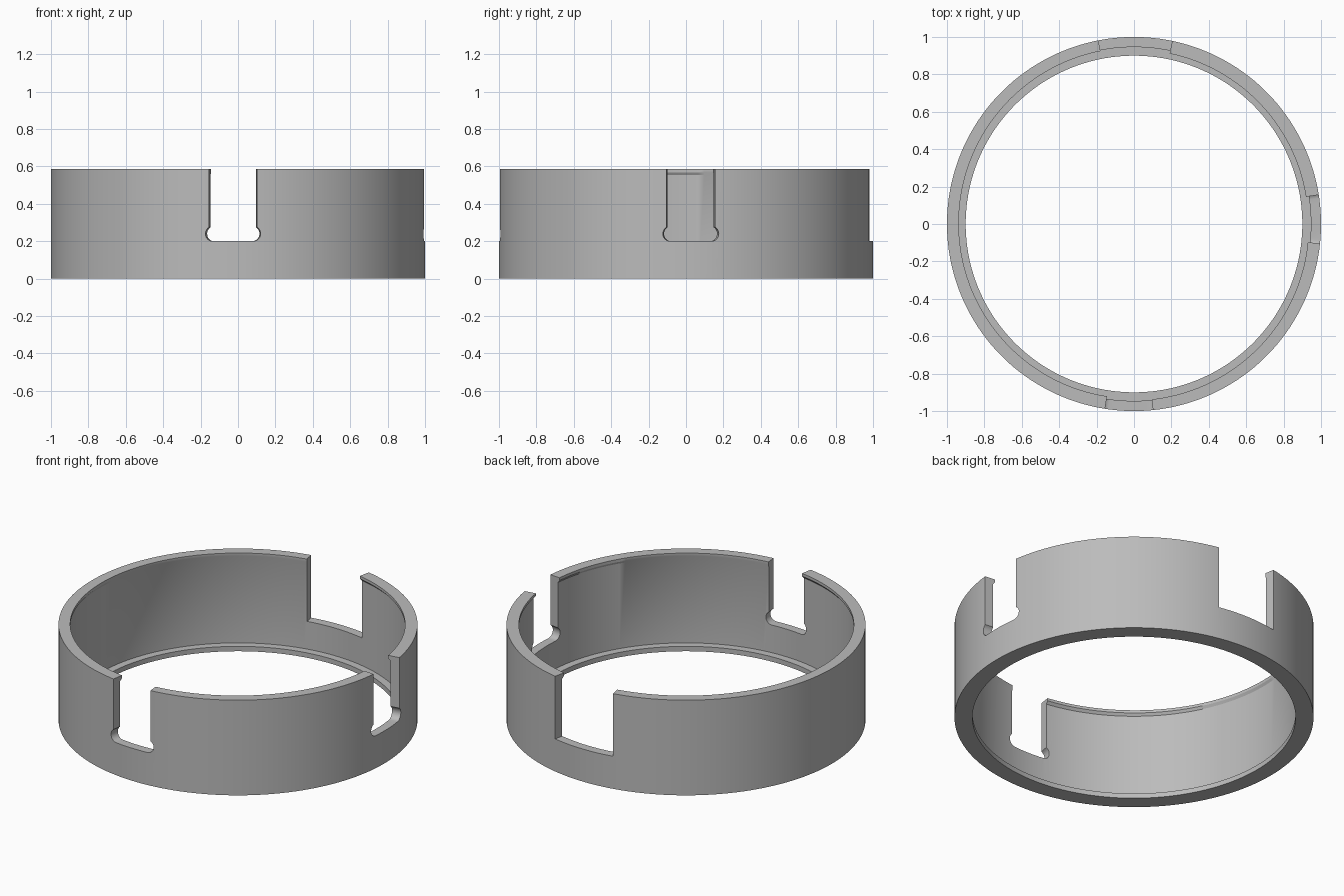
import bpy, bmesh, math

if "Cube" in bpy.data.objects:
    bpy.data.objects.remove(bpy.data.objects["Cube"])

SEGMENTS = 180
HEIGHT, WALL = 0.585, 0.946

grey = bpy.data.materials.new("light grey")
grey.diffuse_color = (0.5, 0.5, 0.5, 1)
grey.use_nodes = True
grey.node_tree.nodes["Principled BSDF"].inputs["Base Color"].default_value = grey.diffuse_color


def finish(name, bm):
    bmesh.ops.recalc_face_normals(bm, faces=bm.faces)
    mesh = bpy.data.meshes.new(name)
    bm.to_mesh(mesh)
    bm.free()
    obj = bpy.data.objects.new(name, mesh)
    obj.data.materials.append(grey)
    bpy.context.collection.objects.link(obj)
    return obj


def lip_radius(deg):
    """Inner radius of the retaining lip, which ramps inward along each segment."""
    if 94 <= deg <= 267:
        return 0.942 - 0.010 * (deg - 94) / 173
    if deg > 267:
        return 0.943 - 0.009 * (deg - 267) / 93
    return 0.931


# Ring body: revolved wall with a bottom ledge and a thin top lip
bm = bmesh.new()
rings = []
for i in range(SEGMENTS):
    deg = 360 * i / SEGMENTS
    a = math.radians(deg)
    lip = lip_radius(deg)
    profile = [(0.9, 0), (1, 0), (1, HEIGHT), (lip, HEIGHT), (lip, 0.568),
               (WALL, 0.553), (WALL, 0.03), (0.9, 0.03)]
    rings.append([bm.verts.new((r * math.cos(a), r * math.sin(a), z)) for r, z in profile])
for i, ring in enumerate(rings):
    nxt = rings[(i + 1) % SEGMENTS]
    for j in range(len(ring)):
        k = (j + 1) % len(ring)
        bm.faces.new((ring[j], nxt[j], nxt[k], ring[k]))
body = finish("ring_body", bm)


def notch_outline(u0, u1, keyhole):
    """Slot outline, optionally with round reliefs in its lower corners."""
    if not keyhole:
        return [(u0, 0.7), (u0, 0.2), (u1, 0.2), (u1, 0.7)]
    r, inset, n = 0.04, 0.02, 12
    arc = [math.radians(60 + 210 * i / n) for i in range(n + 1)]
    side = [(-r * math.cos(t - math.radians(0)), r * math.sin(t)) for t in arc]
    # right relief sweeps from above the corner round to the floor
    sweep = [math.radians(60 - 150 * i / n) for i in range(n + 1)]
    right = [(u1 - inset + r * math.cos(t), 0.24 + r * math.sin(t)) for t in sweep]
    left = [(u0 + inset - r * math.cos(t), 0.24 + r * math.sin(t)) for t in reversed(sweep)]
    return [(u1, 0.7)] + right + left + [(u0, 0.7)]


def cut_notch(name, facing, u0, u1, keyhole):
    """Cut a radially tapered notch; u runs counter-clockwise around the ring."""
    bm = bmesh.new()
    out = notch_outline(u0, u1, keyhole)
    c, s = math.cos(math.radians(facing)), math.sin(math.radians(facing))
    loops = []
    for r in (0.8, 1.2):
        loops.append([bm.verts.new((r * c - u * r * s, r * s + u * r * c, z)) for u, z in out])
    n = len(out)
    for i in range(n):
        j = (i + 1) % n
        bm.faces.new((loops[0][i], loops[0][j], loops[1][j], loops[1][i]))
    bm.faces.new(loops[0])
    bm.faces.new(loops[1])
    cutter = finish(name, bm)
    cutter.hide_render = True
    mod = body.modifiers.new(name, 'BOOLEAN')
    mod.operation, mod.solver, mod.object = 'DIFFERENCE', 'EXACT', cutter
    bpy.context.view_layer.objects.active = body
    bpy.ops.object.modifier_apply(modifier=name)
    bpy.data.objects.remove(cutter)


# Three notches: front and right have corner reliefs, back is plain and wider
cut_notch("front_notch", 270, -0.157, 0.102, True)
cut_notch("right_notch", 0, -0.105, 0.158, True)
cut_notch("back_notch", 90, -0.209, 0.194, False)

# Smooth curved walls, crisp edges
bpy.ops.object.select_all(action='DESELECT')
body.select_set(True)
bpy.context.view_layer.objects.active = body
bpy.ops.object.shade_smooth_by_angle(angle=math.radians(30))
